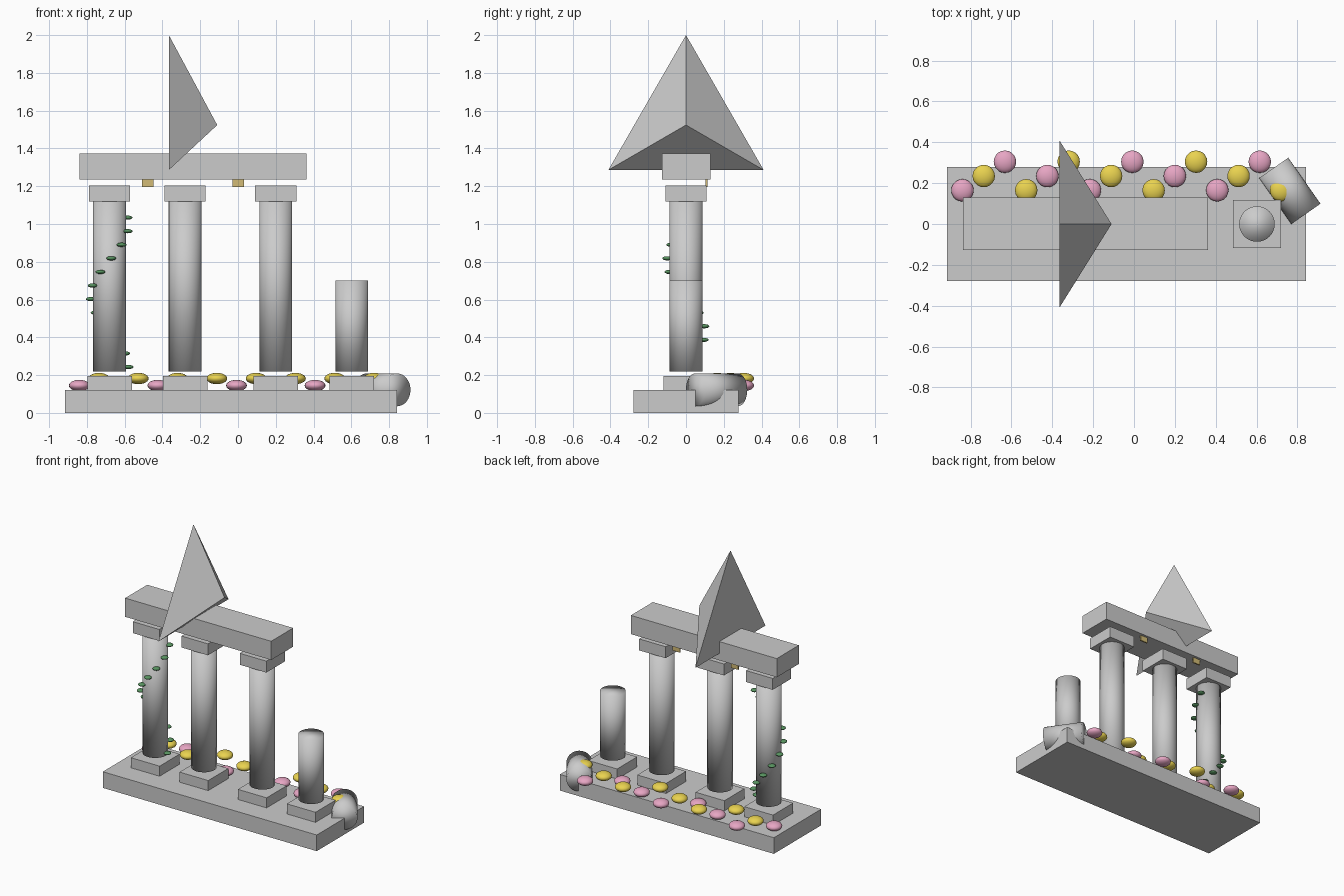
import bpy, math
from mathutils import Vector

if "Cube" in bpy.data.objects:
    bpy.data.objects.remove(bpy.data.objects["Cube"])


def material(name, rgb):
    m = bpy.data.materials.new(name)
    m.diffuse_color = (*rgb, 1)
    m.use_nodes = True
    m.node_tree.nodes["Principled BSDF"].inputs["Base Color"].default_value = m.diffuse_color
    return m


PINK = material("pink_petal", (0.80, 0.38, 0.55))
YELLOW = material("yellow_petal", (0.82, 0.65, 0.08))
GREEN = material("leaf_green", (0.10, 0.30, 0.12))
GOLD = material("gold", (0.65, 0.50, 0.18))


def finish(name, mat=None, smooth=False):
    ob = bpy.context.object
    ob.name = name
    if mat:
        ob.data.materials.append(mat)
    if smooth:
        bpy.ops.object.shade_smooth()
    return ob


def box(name, lo, hi, mat=None):
    lo, hi = Vector(lo), Vector(hi)
    bpy.ops.mesh.primitive_cube_add(size=1, location=(lo + hi) / 2)
    bpy.context.object.scale = hi - lo
    return finish(name, mat)


def cylinder(name, loc, r, depth, rot=(0, 0, 0)):
    bpy.ops.mesh.primitive_cylinder_add(vertices=32, radius=r, depth=depth,
                                        location=loc, rotation=rot)
    return finish(name, smooth=True)


def blob(name, loc, size, mat):
    bpy.ops.mesh.primitive_uv_sphere_add(segments=20, ring_count=12, location=loc)
    bpy.context.object.scale = size
    return finish(name, mat, True)


# Base slab
box("base_slab", (-0.917, -0.278, 0), (0.842, 0.278, 0.12))

# Columns: three whole, one broken
R = 0.087
for i, (x, top) in enumerate([(-0.68, 1.12), (-0.28, 1.12), (0.20, 1.12), (0.602, 0.70)]):
    box(f"plinth_{i}", (x - 0.118, -0.118, 0.12), (x + 0.118, 0.118, 0.195))
    cylinder(f"column_{i}", (x, 0, (0.22 + top) / 2), R, top - 0.22)
    if top > 1:
        box(f"capital_{i}", (x - 0.109, -0.109, 1.12), (x + 0.109, 0.109, 1.205))

# Beam with gold plates under its back edge
box("beam", (-0.838, -0.128, 1.235), (0.362, 0.131, 1.374))
for i, x in enumerate((-0.478, 0.002)):
    box(f"gold_plate_{i}", (x - 0.03, 0.103, 1.195), (x + 0.03, 0.113, 1.25), GOLD)

# Pediment: three-sided pyramid lying on its side
verts = [(-0.366, 0, 2.0), (-0.366, -0.411, 1.286), (-0.366, 0.411, 1.286), (-0.11, 0, 1.524)]
mesh = bpy.data.meshes.new("pediment")
mesh.from_pydata(verts, [], [(0, 2, 1), (0, 1, 3), (1, 2, 3), (2, 0, 3)])
bpy.context.collection.objects.link(bpy.data.objects.new("pediment", mesh))

# Fallen column drum
cylinder("fallen_drum", (0.763, 0.162, 0.122), R, 0.275,
         (0, math.pi / 2, math.radians(-55)))

# Flowers in a zigzag along the back
for i in range(16):
    odd = i % 2
    blob(f"flower_{i}", (-0.84 + 0.104 * i, 0.165 + 0.07 * (i % 3), 0.182 if odd else 0.145),
         (0.055, 0.055, 0.03), YELLOW if odd else PINK)

# Vine leaves spiralling up the first column
for i in range(12):
    a = 0.6 * i
    blob(f"vine_leaf_{i}", (-0.68 + 0.1 * math.cos(a), 0.1 * math.sin(a), 0.243 + 0.0719 * i),
         (0.026, 0.026, 0.011), GREEN)
